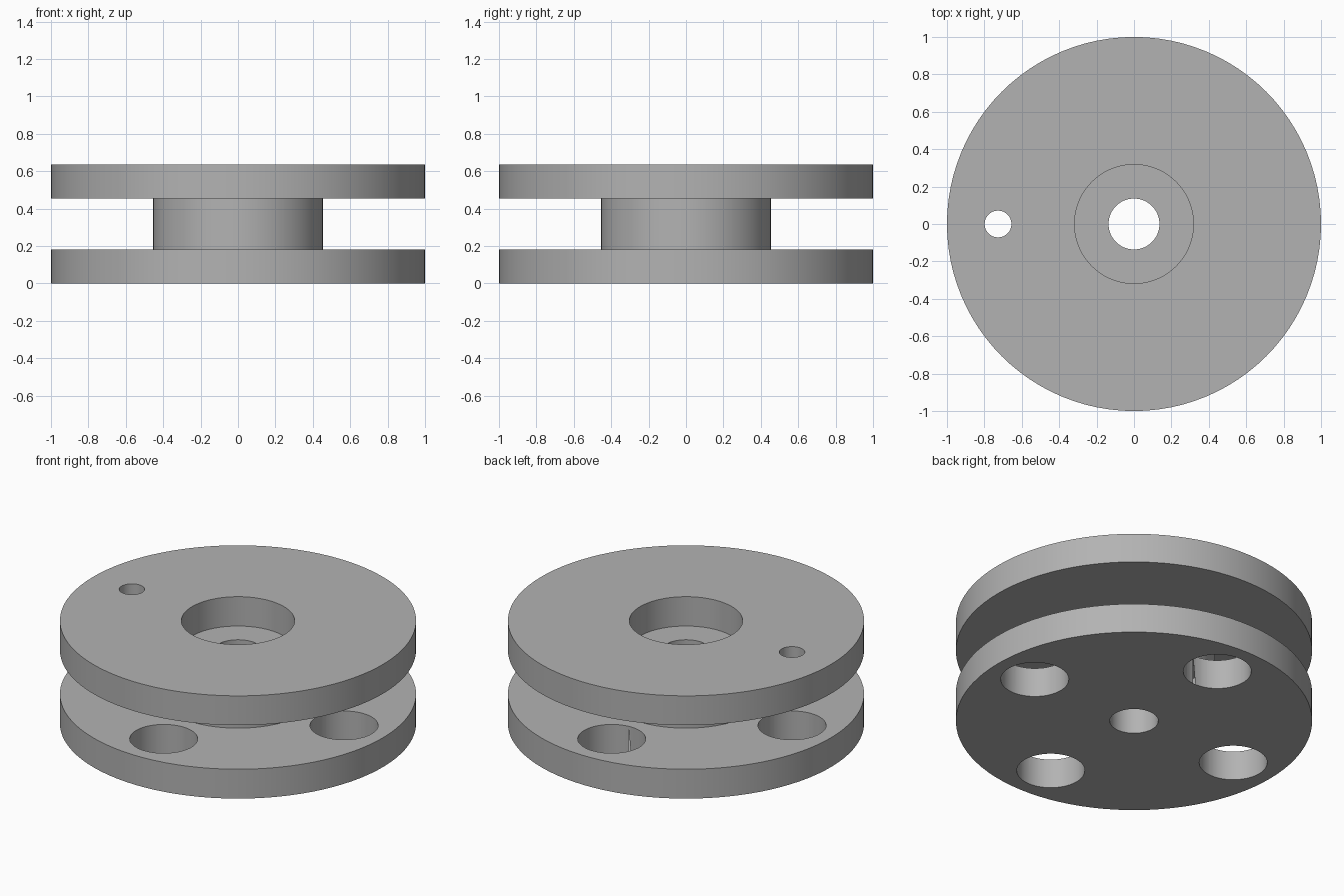
import bpy
import bmesh
from math import cos, sin, pi, radians

if "Cube" in bpy.data.objects:
    bpy.data.objects.remove(bpy.data.objects["Cube"], do_unlink=True)

SEGMENTS = 96
RIM, HUB, RECESS, BORE = 1.0, 0.4545, 0.318, 0.136
FLANGE, HUB_TOP, TOP = 0.182, 0.4545, 0.6364
HOLE_CIRCLE = 0.727

grey = bpy.data.materials.new("plain grey")
grey.use_nodes = True
colour = (0.45, 0.45, 0.45, 1)
grey.diffuse_color = colour
grey.node_tree.nodes["Principled BSDF"].inputs["Base Color"].default_value = colour


def lathe(name, profile):
    """Revolve a closed (radius, height) profile around the z axis."""
    bm = bmesh.new()
    rings = []
    for i in range(SEGMENTS):
        a = 2 * pi * i / SEGMENTS
        rings.append([bm.verts.new((r * cos(a), r * sin(a), z)) for r, z in profile])
    n = len(profile)
    for i, ring in enumerate(rings):
        following = rings[(i + 1) % SEGMENTS]
        for j in range(n):
            k = (j + 1) % n
            bm.faces.new((ring[j], following[j], following[k], ring[k]))
    bmesh.ops.recalc_face_normals(bm, faces=bm.faces)
    mesh = bpy.data.meshes.new(name)
    bm.to_mesh(mesh)
    bm.free()
    obj = bpy.data.objects.new(name, mesh)
    bpy.context.collection.objects.link(obj)
    mesh.materials.append(grey)
    return obj


def drill(target, radius, x, y, z):
    """Cut a round hole through one flange centred at height z."""
    bpy.ops.mesh.primitive_cylinder_add(vertices=64, radius=radius, depth=FLANGE + 0.1,
                                        location=(x, y, z))
    cutter = bpy.context.object
    cutter.data.materials.append(grey)
    cutter.hide_render = True
    bpy.context.view_layer.objects.active = target
    mod = target.modifiers.new("hole", "BOOLEAN")
    mod.operation = "DIFFERENCE"
    mod.solver = "EXACT"
    mod.object = cutter
    bpy.ops.object.modifier_apply(modifier=mod.name)
    bpy.data.objects.remove(cutter, do_unlink=True)


# Turned body: lower flange, hub, upper flange, recess and central bore
spool = lathe("flanged_spool", [
    (BORE, 0), (RIM, 0), (RIM, FLANGE), (HUB, FLANGE),
    (HUB, HUB_TOP), (RIM, HUB_TOP), (RIM, TOP), (RECESS, TOP),
    (RECESS, HUB_TOP), (BORE, HUB_TOP)])

# Four large holes in the lower flange
for i in range(4):
    a = i * pi / 2
    drill(spool, 0.191, HOLE_CIRCLE * cos(a), HOLE_CIRCLE * sin(a), FLANGE / 2)

# One small hole in the upper flange
drill(spool, 0.0715, -HOLE_CIRCLE, 0, (HUB_TOP + TOP) / 2)

# Smooth walls with sharp rims
bpy.ops.object.select_all(action="DESELECT")
spool.select_set(True)
bpy.context.view_layer.objects.active = spool
bpy.ops.object.shade_smooth_by_angle(angle=radians(30))
